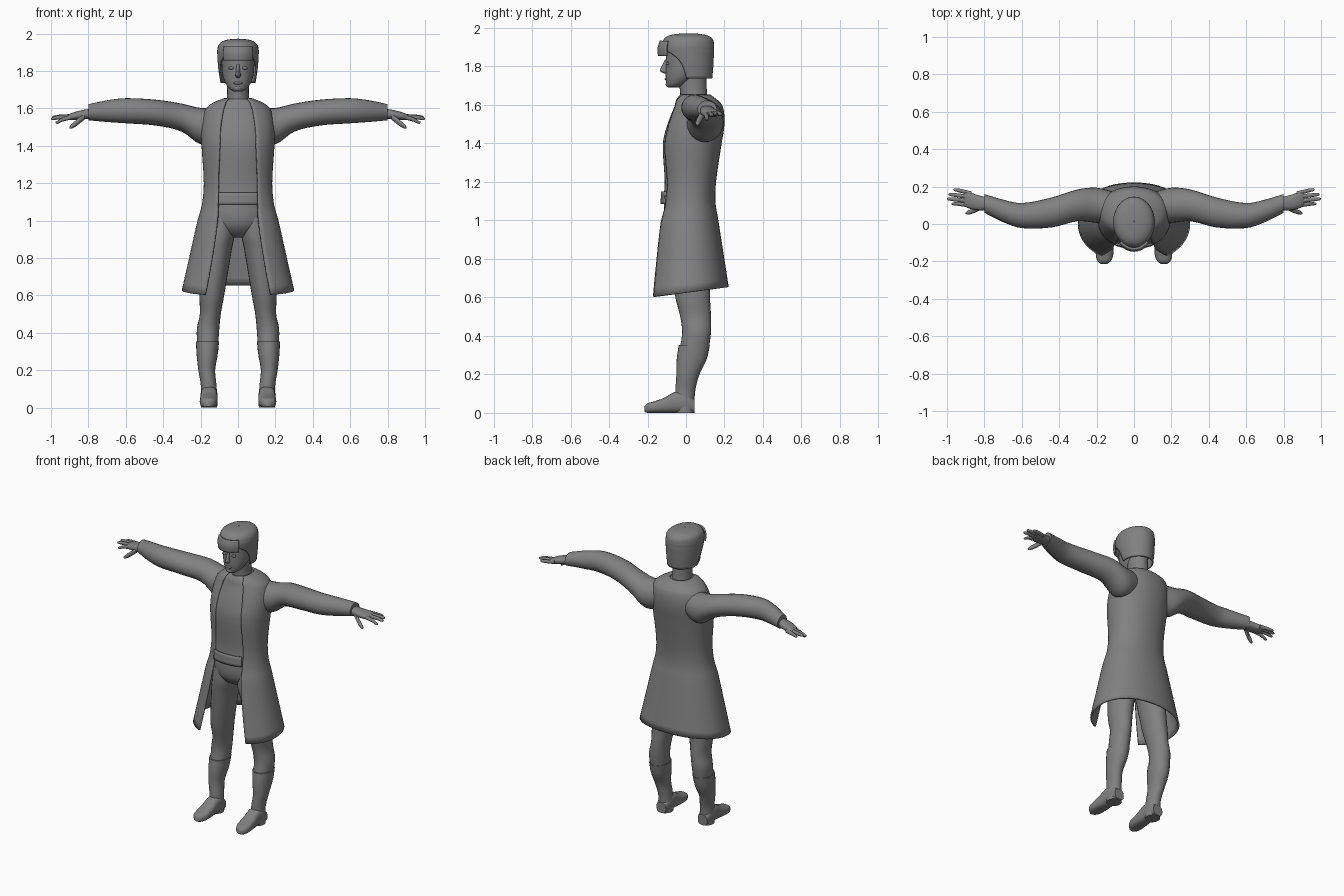
import bpy, bmesh, math
from mathutils import Vector

if "Cube" in bpy.data.objects:
    bpy.data.objects.remove(bpy.data.objects["Cube"], do_unlink=True)

grey = bpy.data.materials.new("plain_grey")
grey.use_nodes = True
colour = (0.22, 0.22, 0.22, 1)
grey.diffuse_color = colour
grey.node_tree.nodes["Principled BSDF"].inputs["Base Color"].default_value = colour

# Maps (along, across, depth) to x, y, z for each loft direction
AXES = {
    "z": lambda s, a, b: (a, b, s),
    "x": lambda s, a, b: (s, a, b),
    "y": lambda s, a, b: (a, s, b),
}


def refine(rows, steps):
    """Smoothly interpolate the rows, using the first value as parameter."""
    rows = [tuple(r) + (0,) * (6 - len(r)) for r in rows]
    last = len(rows) - 1

    def slope(i, k):
        lo, hi = rows[max(i - 1, 0)], rows[min(i + 1, last)]
        return (hi[k] - lo[k]) / (hi[0] - lo[0])

    result = []
    for i in range(last):
        p, q = rows[i], rows[i + 1]
        span = q[0] - p[0]
        for j in range(steps):
            u = j / steps
            w = u * u * (3 - 2 * u)
            values = [p[0] + span * u]
            for k in range(1, 6):
                bend = u * (1 - u) * span * ((1 - u) * slope(i, k) - u * slope(i + 1, k))
                values.append(p[k] * (1 - w) + q[k] * w + bend)
            result.append(values)
    return result + [list(rows[last])]


def finish(name, bm, thickness=0):
    bmesh.ops.remove_doubles(bm, verts=bm.verts, dist=0.0001)
    bmesh.ops.recalc_face_normals(bm, faces=bm.faces)
    mesh = bpy.data.meshes.new(name)
    bm.to_mesh(mesh)
    bm.free()
    for face in mesh.polygons:
        face.use_smooth = True
    mesh.set_sharp_from_angle(angle=math.radians(45))
    mesh.materials.append(grey)
    obj = bpy.data.objects.new(name, mesh)
    bpy.context.collection.objects.link(obj)
    if thickness:
        shell = obj.modifiers.new("thickness", "SOLIDIFY")
        shell.thickness = thickness
        shell.offset = 0
    return obj


def loft(name, rows, axis="z", side=1, power=1.0, sides=24, steps=4,
         front=False, thickness=0, hem=0):
    """Rows: along, centre, radius, depth centre, depth radius, gap.
    The gap is a half angle in units of pi, open at the front
    (or the only part that is kept, if front is set)."""
    bm = bmesh.new()
    rings = []
    rows = refine(rows, steps)
    for s, ac, ar, bc, br, gap in rows:
        t = max(gap, 0) * math.pi
        start, end = (-t, t) if front else (t, 2 * math.pi - t)
        ring = []
        for i in range(sides + 1):
            angle = start + (end - start) * i / sides
            sn, cs = math.sin(angle), math.cos(angle)
            a = ac + ar * math.copysign(abs(sn) ** power, sn)
            b = bc - br * math.copysign(abs(cs) ** power, cs)
            tilt = hem * b * (s - rows[0][0]) / (rows[-1][0] - rows[0][0])
            x, y, z = AXES[axis](s + tilt, a, b)
            ring.append(bm.verts.new((x * side, y, z)))
        rings.append(ring)
    for lower, upper in zip(rings, rings[1:]):
        for i in range(sides):
            bm.faces.new((lower[i], lower[i + 1], upper[i + 1], upper[i]))
    # Close both ends of solid parts
    if not front and not thickness:
        for ring in (rings[0], rings[-1]):
            bm.faces.new(ring[:-1])
    return finish(name, bm, thickness)


def ellipsoid(name, centre, radii):
    bm = bmesh.new()
    bmesh.ops.create_uvsphere(bm, u_segments=16, v_segments=10, radius=1)
    bmesh.ops.scale(bm, vec=Vector(radii), verts=bm.verts)
    bmesh.ops.translate(bm, vec=Vector(centre), verts=bm.verts)
    return finish(name, bm)


# Long coat, open down the front with a flared skirt
coat = [
    (1.65, 0, .068, .04, .08, .25),
    (1.625, 0, .13, .05, .105, .16),
    (1.59, 0, .17, .06, .125, .14),
    (1.5, 0, .19, .047, .147, .15),
    (1.4, 0, .189, .028, .152, .16),
    (1.2, 0, .177, .018, .133, .19),
    (1.085, 0, .187, .012, .135, .18),
    (1.0, 0, .21, .008, .152, .165),
    (.8, 0, .255, .008, .182, .175),
    (.625, 0, .295, .008, .208, .19),
]
loft("coat", coat, power=.92, sides=48, thickness=.012, hem=.13)

# Shirt under the coat, and the waist band on its front
shirt = [(s, a, r - .007, b, d - .004) for s, a, r, b, d, gap in coat[:7]]
loft("shirt", shirt, power=.92, sides=40)
loft("waist_band", [(1.085, 0, .185, .012, .141, .18), (1.15, 0, .18, .014, .139, .18)],
     power=.92, front=True, thickness=.008)

# Trousers seat
loft("trousers_seat", [
    (1.17, 0, .16, .015, .12), (1.05, 0, .172, .01, .125),
    (.98, 0, .16, .015, .122), (.93, 0, .11, .02, .09), (.91, 0, .05, .02, .05)])

for label, side in (("left", 1), ("right", -1)):
    # Legs and boots
    loft(label + "_leg", [
        (1.02, .085, .075, .015, .11), (.92, .095, .077, .015, .112),
        (.85, .108, .076, .02, .108), (.6, .14, .066, .035, .09),
        (.5, .148, .056, .05, .08), (.42, .16, .06, .055, .075),
        (.33, .162, .056, .043, .075)], side=side)
    loft(label + "_boot", [
        (.352, .163, .062, .043, .081), (.28, .165, .056, .03, .078),
        (.2, .167, .045, .01, .06), (.12, .157, .042, -.003, .052),
        (.05, .155, .044, -.006, .05), (0, .155, .044, -.006, .05)], side=side)
    loft(label + "_foot", [
        (.045, .155, .035, .035, .035), (0, .155, .045, .055, .055),
        (-.06, .155, .045, .054, .054), (-.11, .156, .047, .04, .04),
        (-.17, .158, .046, .029, .029), (-.2, .16, .034, .025, .025),
        (-.215, .16, .015, .02, .015)], axis="y", side=side, power=.75)

    # Sleeves, sweeping forward at the elbow
    loft(label + "_sleeve", [
        (.1, .085, .085, 1.515, .09), (.2, .1, .094, 1.505, .097),
        (.3, .1, .085, 1.55, .075), (.44, .062, .08, 1.577, .069),
        (.6, .045, .067, 1.587, .067), (.7, .07, .06, 1.585, .058),
        (.8, .11, .05, 1.579, .043)], axis="x", side=side)

    # Hands
    loft(label + "_palm", [
        (.78, .108, .034, 1.572, .027), (.84, .115, .041, 1.565, .024),
        (.89, .13, .044, 1.556, .019), (.91, .137, .036, 1.553, .012)],
        axis="x", side=side, power=.85)
    fingers = [("index", .098, .108, 1.525, .975), ("middle", .121, .134, 1.545, 1.0),
               ("ring", .143, .158, 1.553, .993), ("little", .163, .183, 1.55, .965)]
    for finger, root, tip, height, reach in fingers:
        loft(label + "_" + finger + "_finger", [
            (.87, root, .012, 1.557, .013),
            (reach - .04, (root + tip) / 2 + .004, .011, (height + 1.557) / 2, .011),
            (reach - .008, tip, .008, height, .008),
            (reach, tip, .003, height, .003)], axis="x", side=side, sides=10)
    loft(label + "_thumb", [
        (.82, .09, .016, 1.558, .018), (.86, .07, .014, 1.525, .017),
        (.89, .06, .011, 1.503, .012), (.9, .058, .004, 1.498, .005)],
        axis="x", side=side, sides=10)

    # Eyes
    ellipsoid(label + "_eye", (.035 * side, -.095, 1.815), (.017, .009, .008))

# Neck and head
loft("neck", [(1.6, 0, .066, .045, .072), (1.68, 0, .058, .038, .07),
              (1.78, 0, .062, .03, .075)])
loft("head", [
    (1.69, 0, .025, -.066, .026), (1.705, 0, .047, -.053, .048),
    (1.74, 0, .07, -.025, .08), (1.78, 0, .083, -.004, .102),
    (1.83, 0, .087, .002, .107), (1.9, 0, .088, .005, .105),
    (1.94, 0, .06, .005, .08)], sides=32)
loft("nose", [(1.835, 0, .007, -.102, .008), (1.79, 0, .012, -.108, .024),
              (1.775, 0, .015, -.106, .028), (1.763, 0, .008, -.1, .012)], sides=12)
ellipsoid("mouth", (0, -.1, 1.735), (.024, .011, .008))
ellipsoid("chin", (0, -.088, 1.708), (.024, .018, .017))

# Close fitting cap with ear flaps and a turned up peak
loft("cap", [
    (1.737, 0, .09, .032, .1, .41), (1.8, 0, .1, .02, .118, .4),
    (1.84, 0, .104, .015, .125, .35), (1.87, 0, .106, .012, .13, .25),
    (1.89, 0, .107, .01, .132, .12), (1.91, 0, .107, .01, .132, 0),
    (1.942, 0, .097, .012, .122, 0), (1.96, 0, .068, .012, .09, 0),
    (1.967, 0, .028, .012, .04, 0), (1.968, 0, .001, .012, .001, 0)],
    sides=40, thickness=.008)
loft("cap_peak", [(1.855, 0, .104, 0, .14, .25), (1.895, 0, .108, 0, .142, .25),
                  (1.932, 0, .104, .004, .135, .24)], front=True, thickness=.012)
